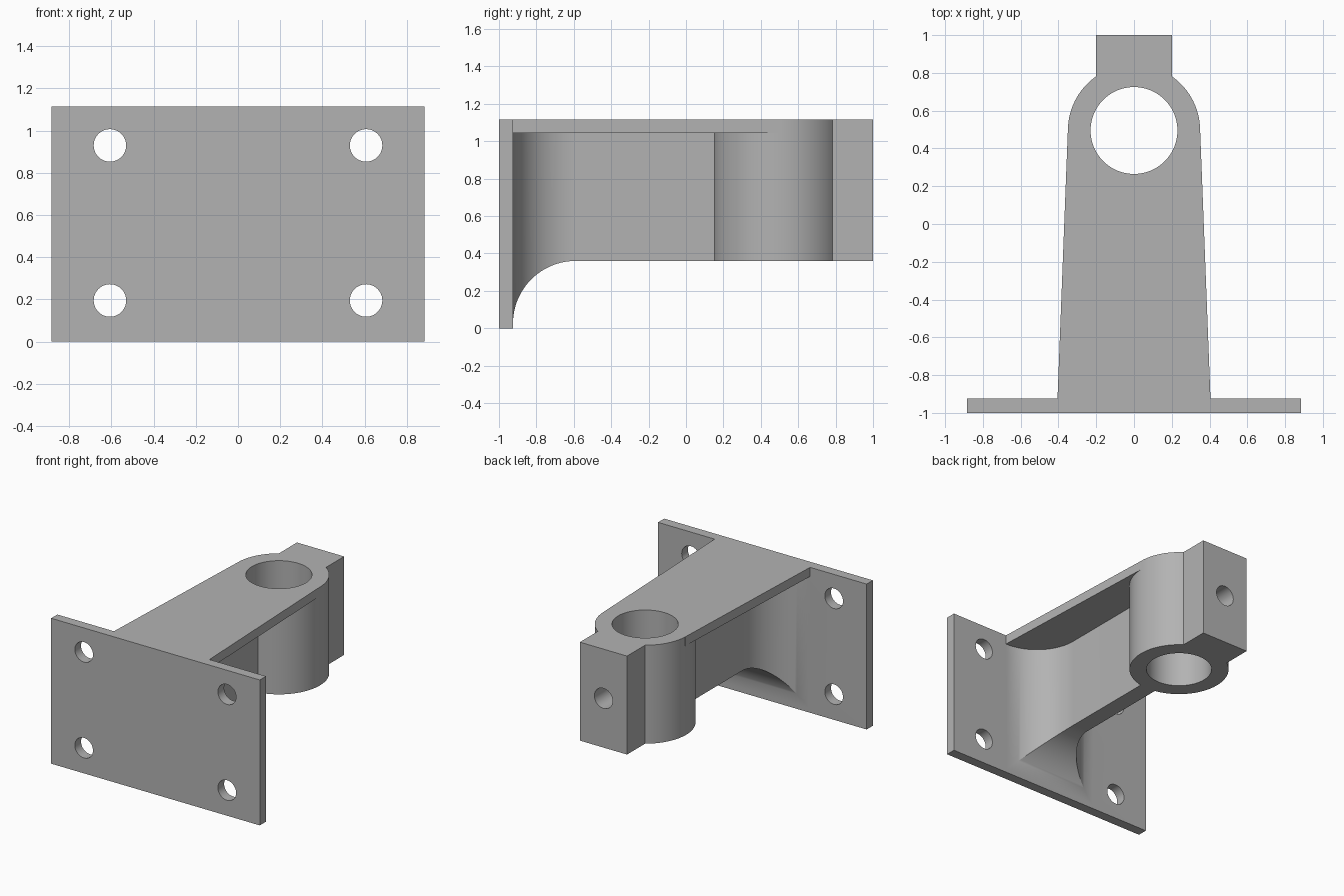
import bpy, bmesh, math
from mathutils import Matrix, Vector

cube = bpy.data.objects.get("Cube")
if cube:
    bpy.data.objects.remove(cube, do_unlink=True)

# Main dimensions
TOP, ARM_BOTTOM, FLANGE_BOTTOM = 1.115, 0.36, 1.045
PLATE_BACK, PLATE_MID = -0.925, -0.96
BOSS_Y, BOSS_R, BORE_R, HOLE_R = 0.495, 0.35, 0.23, 0.077
WEB_HALF, FILLET = 0.065, 0.335

grey = bpy.data.materials.new("plain grey")
grey.use_nodes = True
grey.diffuse_color = (0.45, 0.45, 0.45, 1)
grey.node_tree.nodes["Principled BSDF"].inputs["Base Color"].default_value = (0.45, 0.45, 0.45, 1)


def prism(name, outline, low, high, axis="z"):
    """Extrude an outline: (x, y) along z, or (y, z) along x."""
    place = (lambda a, b: (a, b, low)) if axis == "z" else (lambda a, b: (low, a, b))
    push = Vector((0, 0, high - low)) if axis == "z" else Vector((high - low, 0, 0))
    bm = bmesh.new()
    face = bm.faces.new([bm.verts.new(place(a, b)) for a, b in outline])
    new = bmesh.ops.extrude_face_region(bm, geom=[face])["geom"]
    bmesh.ops.translate(bm, vec=push, verts=[v for v in new if isinstance(v, bmesh.types.BMVert)])
    return finish(name, bm)


def cylinder(name, centre, radius, depth, along_y=False, segments=96):
    bm = bmesh.new()
    turn = Matrix.Rotation(math.pi / 2, 4, "X") if along_y else Matrix.Identity(4)
    bmesh.ops.create_cone(bm, cap_ends=True, segments=segments, radius1=radius, radius2=radius,
                          depth=depth, matrix=Matrix.Translation(centre) @ turn)
    return finish(name, bm)


def finish(name, bm):
    bmesh.ops.recalc_face_normals(bm, faces=bm.faces)
    mesh = bpy.data.meshes.new(name)
    bm.to_mesh(mesh)
    bm.free()
    mesh.materials.append(grey)
    obj = bpy.data.objects.new(name, mesh)
    bpy.context.collection.objects.link(obj)
    return obj


def combine(target, tool, operation):
    """Apply a boolean, then discard the tool."""
    mod = target.modifiers.new(operation.lower(), "BOOLEAN")
    mod.operation, mod.solver, mod.object = operation, "EXACT", tool
    bpy.context.view_layer.objects.active = target
    bpy.ops.object.modifier_apply(modifier=mod.name)
    bpy.data.objects.remove(tool, do_unlink=True)


def box(x, y0, y1):
    return [(-x, y0), (x, y0), (x, y1), (-x, y1)]


def fillet(centre, start, end, steps=32):
    angles = [start + (end - start) * i / steps for i in range(steps + 1)]
    return [(centre[0] + FILLET * math.cos(a), centre[1] + FILLET * math.sin(a)) for a in angles]


# Mounting plate
bracket = prism("mounting_bracket", box(0.885, -1, PLATE_BACK), 0, TOP)

# Tapered top flange, running tangent into the boss
root = 0.405
run = BOSS_Y - PLATE_BACK
tilt = math.acos(BOSS_R / math.hypot(root, run)) - math.atan2(run, root)
tip_x, tip_y = BOSS_R * math.cos(tilt), BOSS_Y + BOSS_R * math.sin(abs(tilt))
flange = prism("top_flange", [(-root, PLATE_MID), (root, PLATE_MID), (root, PLATE_BACK),
                              (tip_x, tip_y), (-tip_x, tip_y), (-root, PLATE_BACK)],
               FLANGE_BOTTOM, TOP)

# Web: flared plan shape trimmed by a side profile with the lower fillet
flare = fillet((WEB_HALF + FILLET, PLATE_BACK + FILLET), -math.pi / 2, -math.pi)
right = [(WEB_HALF + FILLET, PLATE_MID)] + flare + [(WEB_HALF, 0.35)]
web = prism("web", right + [(-x, y) for x, y in reversed(right)], 0, 1.08)
low = ARM_BOTTOM - FILLET
side = ([(PLATE_MID, low)]
        + fillet((PLATE_BACK + FILLET, low), math.pi, math.pi / 2)
        + [(0.5, ARM_BOTTOM), (0.5, 1.08), (PLATE_MID, 1.08)])
combine(web, prism("web_side", side, -0.6, 0.6, "x"), "INTERSECT")

# Boss and clamp block at the far end
mid = (TOP + ARM_BOTTOM) / 2
boss = cylinder("boss", (0, BOSS_Y, mid), BOSS_R, TOP - ARM_BOTTOM)
block = prism("clamp_block", box(0.2, BOSS_Y, 1), ARM_BOTTOM, TOP)

for part in (flange, web, boss, block):
    combine(bracket, part, "UNION")

# Main bore, screw hole through the block, and four plate holes
combine(bracket, cylinder("bore", (0, BOSS_Y, mid), BORE_R, 2), "DIFFERENCE")
combine(bracket, cylinder("screw_hole", (0, 0.85, mid), HOLE_R, 0.7, True, 48), "DIFFERENCE")
for x in (-0.607, 0.607):
    for z in (0.195, 0.93):
        combine(bracket, cylinder("plate_hole", (x, -0.96, z), HOLE_R, 0.3, True, 48), "DIFFERENCE")

bpy.ops.object.select_all(action="DESELECT")
bracket.select_set(True)
bpy.context.view_layer.objects.active = bracket
bpy.ops.object.shade_smooth_by_angle(angle=math.radians(25))
